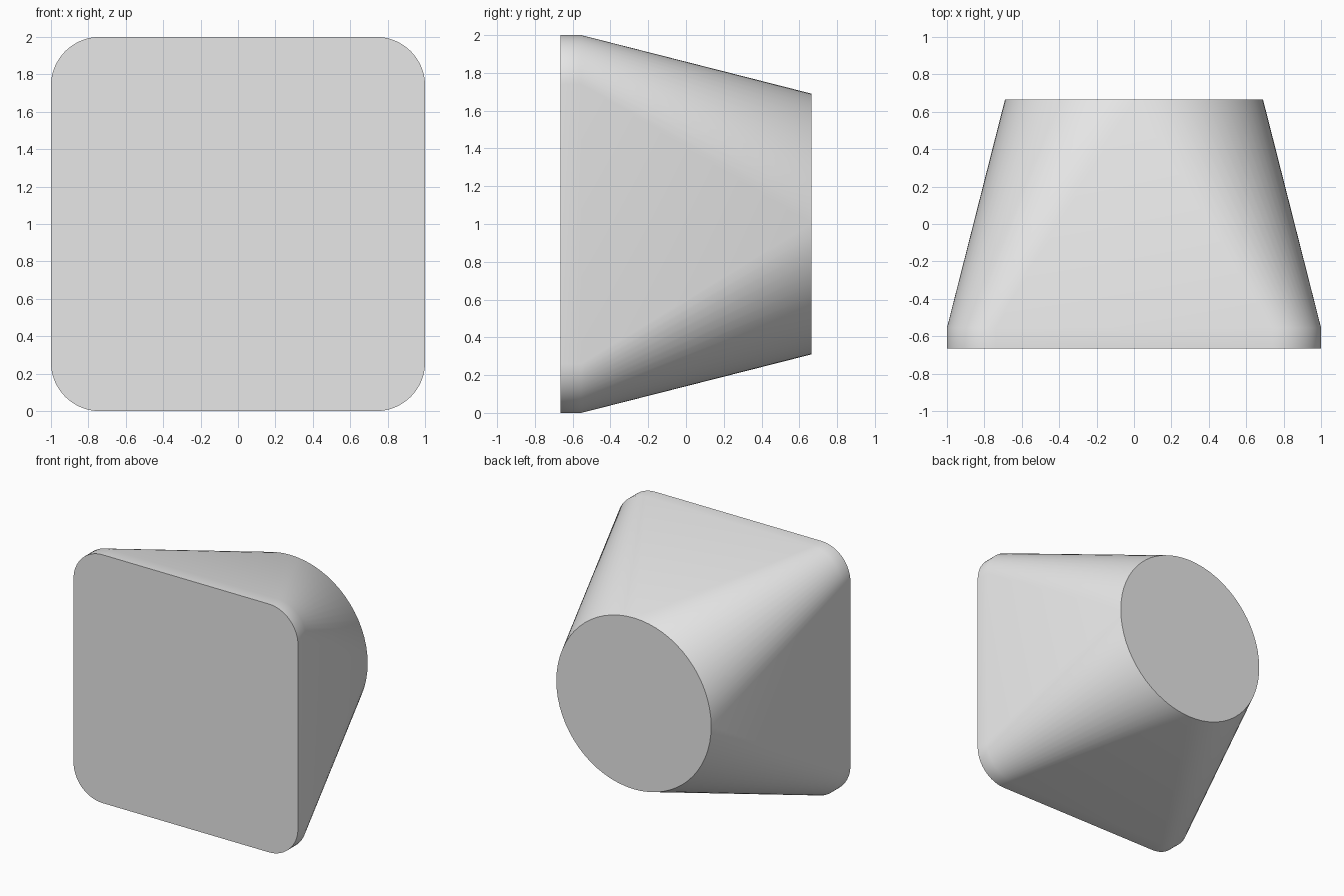
import bpy
import bmesh
from math import cos, sin, pi, radians

cube = bpy.data.objects.get("Cube")
if cube:
    bpy.data.objects.remove(cube, do_unlink=True)

STEPS = 16             # segments per quarter turn
HALF = 1.0             # half width of the square end
CORNER = 0.26          # corner radius of the square end
RADIUS = 0.69          # radius of the round end
FRONT, COLLAR, BACK = -0.665, -0.555, 0.665

grey = bpy.data.materials.new("light grey")
grey.use_nodes = True
colour = (0.8, 0.8, 0.8, 1)
grey.diffuse_color = colour
grey.node_tree.nodes["Principled BSDF"].inputs["Base Color"].default_value = colour

bm = bmesh.new()


def rounded_square(y):
    ring = []
    for q in range(4):
        middle = (q + 0.5) * pi / 2
        offset = (HALF - CORNER) * 2 ** 0.5
        for i in range(STEPS + 1):
            a = (q + i / STEPS) * pi / 2
            x = offset * cos(middle) + CORNER * cos(a)
            z = offset * sin(middle) + CORNER * sin(a)
            ring.append(bm.verts.new((x, y, 1 + z)))
    return ring


front = rounded_square(FRONT)
collar = rounded_square(COLLAR)
angles = [i * pi / 2 / STEPS for i in range(4 * STEPS)]
back = [bm.verts.new((RADIUS * cos(a), BACK, 1 + RADIUS * sin(a))) for a in angles]

# End caps
bm.faces.new(front)
bm.faces.new(back)

# Straight collar, then fan each corner arc onto a quarter of the circle
count = len(collar)
for i in range(count):
    j = (i + 1) % count
    bm.faces.new((front[i], front[j], collar[j], collar[i]))
    q, k = divmod(i, STEPS + 1)
    start = back[(q * STEPS + k) % len(back)]
    if k == STEPS:
        bm.faces.new((collar[i], collar[j], start))     # flat side triangle
    else:
        end = back[(q * STEPS + k + 1) % len(back)]
        bm.faces.new((collar[i], collar[j], end, start))

bmesh.ops.recalc_face_normals(bm, faces=bm.faces)
mesh = bpy.data.meshes.new("square_to_round_adapter")
bm.to_mesh(mesh)
bm.free()
mesh.materials.append(grey)

adapter = bpy.data.objects.new("square_to_round_adapter", mesh)
bpy.context.collection.objects.link(adapter)
bpy.ops.object.select_all(action='DESELECT')
adapter.select_set(True)
bpy.context.view_layer.objects.active = adapter
bpy.ops.object.shade_smooth_by_angle(angle=radians(30))
